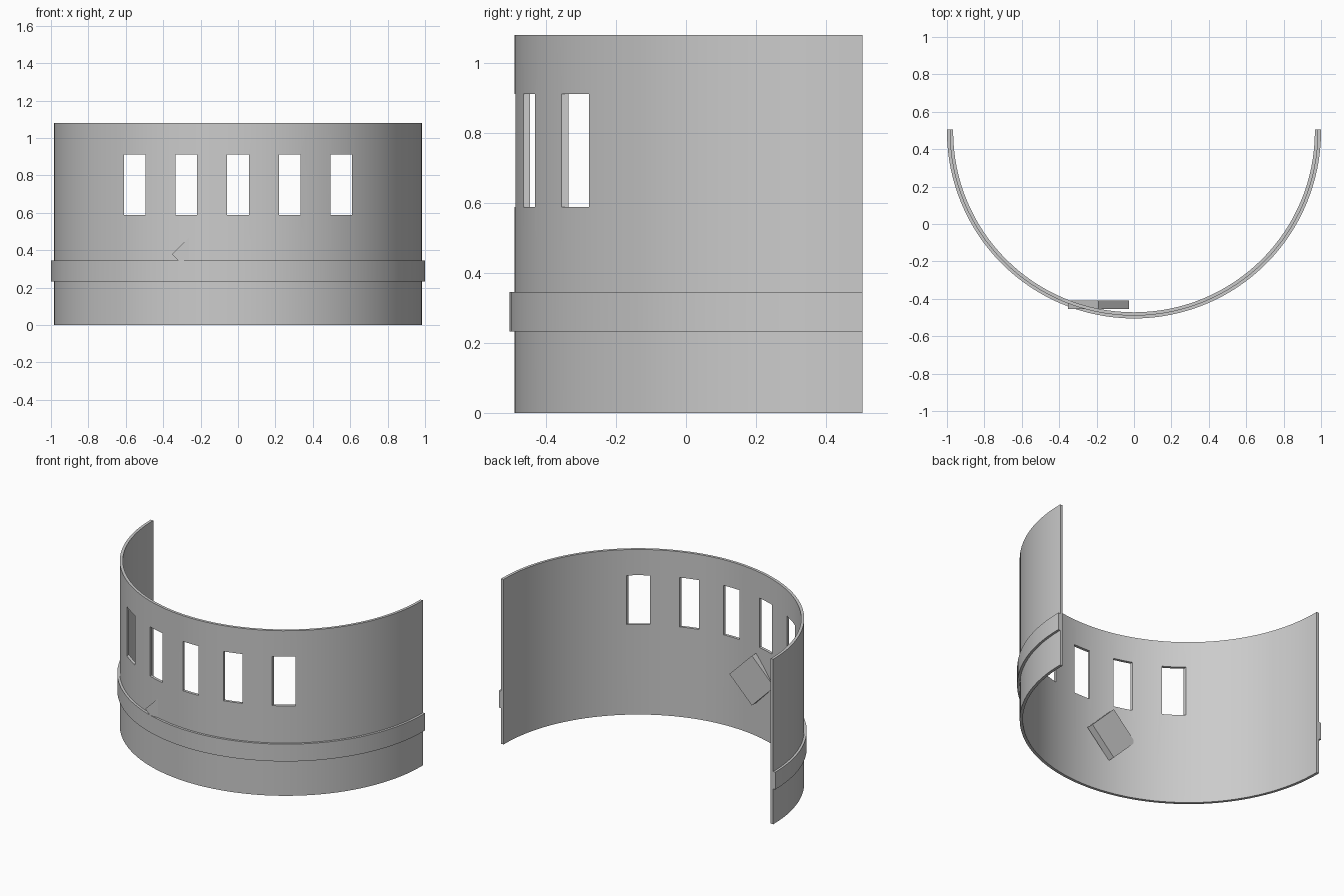
import bpy, bmesh, math
from mathutils import Matrix

old = bpy.data.objects.get("Cube")
if old:
    bpy.data.objects.remove(old, do_unlink=True)

CENTRE_Y, END_Y = 0.495, 0.505
SEGMENTS = 64

grey = bpy.data.materials.new("plain grey")
grey.use_nodes = True
colour = (0.6, 0.6, 0.6, 1)
grey.diffuse_color = colour
grey.node_tree.nodes["Principled BSDF"].inputs["Base Color"].default_value = colour


def finish(name, bm):
    bmesh.ops.recalc_face_normals(bm, faces=bm.faces)
    mesh = bpy.data.meshes.new(name)
    bm.to_mesh(mesh)
    bm.free()
    mesh.materials.append(grey)
    obj = bpy.data.objects.new(name, mesh)
    bpy.context.collection.objects.link(obj)
    return obj


def activate(obj):
    bpy.ops.object.select_all(action='DESELECT')
    obj.select_set(True)
    bpy.context.view_layer.objects.active = obj


def arc(radius):
    """Front half circle with short straight ends."""
    pts = [(-radius, END_Y)]
    for i in range(SEGMENTS + 1):
        a = math.pi + math.pi * i / SEGMENTS
        pts.append((radius * math.cos(a), CENTRE_Y + radius * math.sin(a)))
    return pts + [(radius, END_Y)]


def half_ring(name, inner, outer, z0, z1):
    bm = bmesh.new()
    columns = []
    for (xi, yi), (xo, yo) in zip(arc(inner), arc(outer)):
        section = [(xi, yi, z0), (xo, yo, z0), (xo, yo, z1), (xi, yi, z1)]
        columns.append([bm.verts.new(p) for p in section])
    for a, b in zip(columns, columns[1:]):
        for k in range(4):
            n = (k + 1) % 4
            bm.faces.new((a[k], a[n], b[n], b[k]))
    bm.faces.new(columns[0])
    bm.faces.new(columns[-1])
    return finish(name, bm)


def box(name, centre, size, tilt=0):
    bm = bmesh.new()
    matrix = (Matrix.Translation(centre) @ Matrix.Rotation(tilt, 4, 'Y')
              @ Matrix.Diagonal((*size, 1)))
    bmesh.ops.create_cube(bm, size=1, matrix=matrix)
    return finish(name, bm)


# Curved wall with a row of straight-cut windows
wall = half_ring("curved_wall", 0.967, 0.985, 0, 1.08)
for x in (-0.553, -0.277, 0, 0.277, 0.553):
    cutter = box("window_cutter", (x, -0.3, 0.75), (0.115, 0.7, 0.323))
    cutter.hide_render = True
    cut = wall.modifiers.new("window", 'BOOLEAN')
    cut.operation = 'DIFFERENCE'
    cut.solver = 'EXACT'
    cut.object = cutter
    activate(wall)
    bpy.ops.object.modifier_apply(modifier=cut.name)
    bpy.data.objects.remove(cutter, do_unlink=True)

# Raised band around the outside
band = half_ring("outer_band", 0.985, 1.0, 0.232, 0.345)

# Tilted square plate set into the wall
box("tilted_plate", (-0.19, -0.432, 0.378), (0.23, 0.045, 0.23), math.radians(45))

for obj in (wall, band):
    activate(obj)
    bpy.ops.object.shade_smooth_by_angle(angle=math.radians(30))
